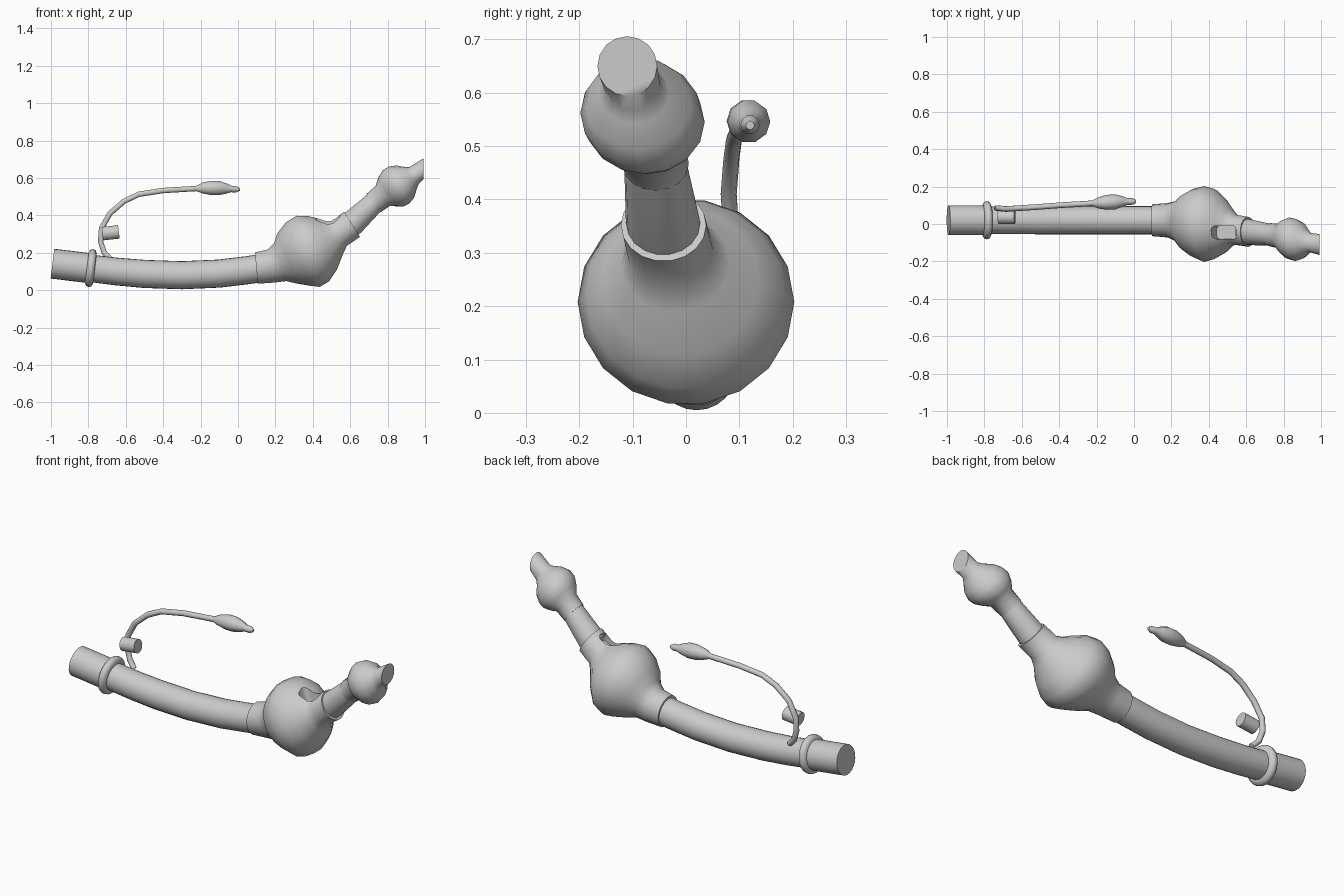
import bpy, bmesh, math
from mathutils import Vector

if "Cube" in bpy.data.objects:
    bpy.data.objects.remove(bpy.data.objects["Cube"])

grey = bpy.data.materials.new("soft_grey")
grey.diffuse_color = (0.6, 0.6, 0.6, 1)
grey.use_nodes = True
grey.node_tree.nodes["Principled BSDF"].inputs["Base Color"].default_value = grey.diffuse_color


def finish(name, bm):
    bmesh.ops.recalc_face_normals(bm, faces=bm.faces)
    me = bpy.data.meshes.new(name)
    bm.to_mesh(me)
    bm.free()
    ob = bpy.data.objects.new(name, me)
    bpy.context.collection.objects.link(ob)
    me.materials.append(grey)
    return ob


def smooth(ob, angle=40):
    bpy.ops.object.select_all(action='DESELECT')
    bpy.context.view_layer.objects.active = ob
    ob.select_set(True)
    bpy.ops.object.shade_smooth_by_angle(angle=math.radians(angle))


def sweep(name, rings, sides=18):
    """Skin round sections: (x, y, z, radius, tilt in the xz plane)."""
    bm = bmesh.new()
    loops = []
    for x, y, z, r, tilt in rings:
        a = math.radians(tilt)
        up = Vector((-math.sin(a), 0, math.cos(a)))
        side = Vector((0, 1, 0))
        c = Vector((x, y, z))
        loops.append([bm.verts.new(c + r * (side * math.cos(t) + up * math.sin(t)))
                      for t in (2 * math.pi * i / sides for i in range(sides))])
    for p, q in zip(loops, loops[1:]):
        for i in range(sides):
            j = (i + 1) % sides
            bm.faces.new((p[i], p[j], q[j], q[i]))
    bm.faces.new(loops[0])
    bm.faces.new(loops[-1])
    return finish(name, bm)


def path(points):
    """Add tilts that follow the path: (x, y, z, radius) -> rings."""
    out = []
    for i, p in enumerate(points):
        a, b = points[max(i - 1, 0)], points[min(i + 1, len(points) - 1)]
        out.append((*p, math.degrees(math.atan2(b[2] - a[2], b[0] - a[0]))))
    return out


# connector end and flange
smooth(sweep("connector", [(-.992, .02, .142, .08, -7), (-.77, .02, .115, .08, -7)], 24))
smooth(sweep("flange_ring", [(-.808, .02, .121, .085, -7), (-.80, .02, .12, .098, -7),
                             (-.787, .02, .1185, .102, -7), (-.773, .02, .117, .098, -7),
                             (-.765, .02, .116, .08, -7)], 24), 60)

# long curved tube
smooth(sweep("main_tube", path([(-.79, .02, .117, .073), (-.65, .02, .1, .074), (-.5, .02, .087, .075),
                                (-.3, .02, .08, .075), (-.1, .02, .089, .075), (.05, .02, .107, .075),
                                (.15, .02, .122, .075)]), 24))

# large cuff with both sleeves
cuff = sweep("large_cuff", [
    (.098, .02, .118, .085, 5), (.18, .02, .13, .092, 12), (.225, .015, .15, .108, 18),
    (.262, .01, .17, .146, 21), (.32, .005, .193, .184, 21), (.375, 0, .208, .203, 18),
    (.43, 0, .222, .187, 18), (.48, -.01, .247, .147, 20), (.515, -.02, .28, .102, 27),
    (.54, -.03, .305, .081, 32), (.61, -.042, .352, .080, 32)])

# vent slot cut in the top of the cuff
bm = bmesh.new()
bmesh.ops.create_cube(bm, size=1)
bmesh.ops.scale(bm, vec=(.13, .07, .16), verts=bm.verts)
bmesh.ops.bevel(bm, geom=[e for e in bm.edges if abs(e.verts[0].co.z - e.verts[1].co.z) > .1],
                offset=.02, segments=3, affect='EDGES', profile=.5)
cutter = finish("slot_cutter", bm)
cutter.location = (.475, -.045, .405)
cutter.rotation_euler = (0, math.radians(-20), 0)
cutter.hide_render = True
bpy.context.view_layer.update()
mod = cuff.modifiers.new("slot", 'BOOLEAN')
mod.object = cutter
mod.solver = 'EXACT'
bpy.context.view_layer.objects.active = cuff
bpy.ops.object.modifier_apply(modifier="slot")
bpy.data.objects.remove(cutter)
smooth(cuff, 45)

# tip: neck, small cuff and flat end
smooth(sweep("neck", [(.58, -.04, .333, .070, 34), (.62, -.044, .365, .069, 36),
                      (.735, -.058, .474, .058, 38)]))
smooth(sweep("small_cuff", [
    (.724, -.057, .465, .062, 38), (.775, -.065, .505, .066, 36), (.80, -.07, .524, .092, 34),
    (.83, -.077, .545, .112, 30), (.862, -.085, .562, .113, 28), (.895, -.09, .58, .098, 28),
    (.925, -.097, .60, .066, 28), (.942, -.1, .613, .052, 26), (.993, -.11, .65, .056, 0)], 16), 45)

# inflation line with pilot balloon and tip
smooth(sweep("inflation_line", path([
    (-.68, .065, .165, .015), (-.715, .078, .20, .015), (-.735, .085, .26, .015), (-.73, .085, .33, .015),
    (-.685, .08, .41, .015), (-.61, .085, .475, .015), (-.53, .09, .513, .015), (-.4, .1, .533, .015),
    (-.2, .112, .545, .015)]), 10))
smooth(sweep("pilot_balloon", path([
    (-.225, .111, .543, .014), (-.19, .113, .546, .03), (-.145, .116, .547, .040), (-.10, .118, .546, .040),
    (-.06, .12, .543, .028), (-.035, .12, .541, .018), (-.01, .12, .54, .018), (.01, .12, .539, .008)]), 10), 60)

# small tag cylinder beside the line
smooth(sweep("tag", [(-.725, .037, .302, .037, 7), (-.637, .037, .312, .037, 7)], 14))
